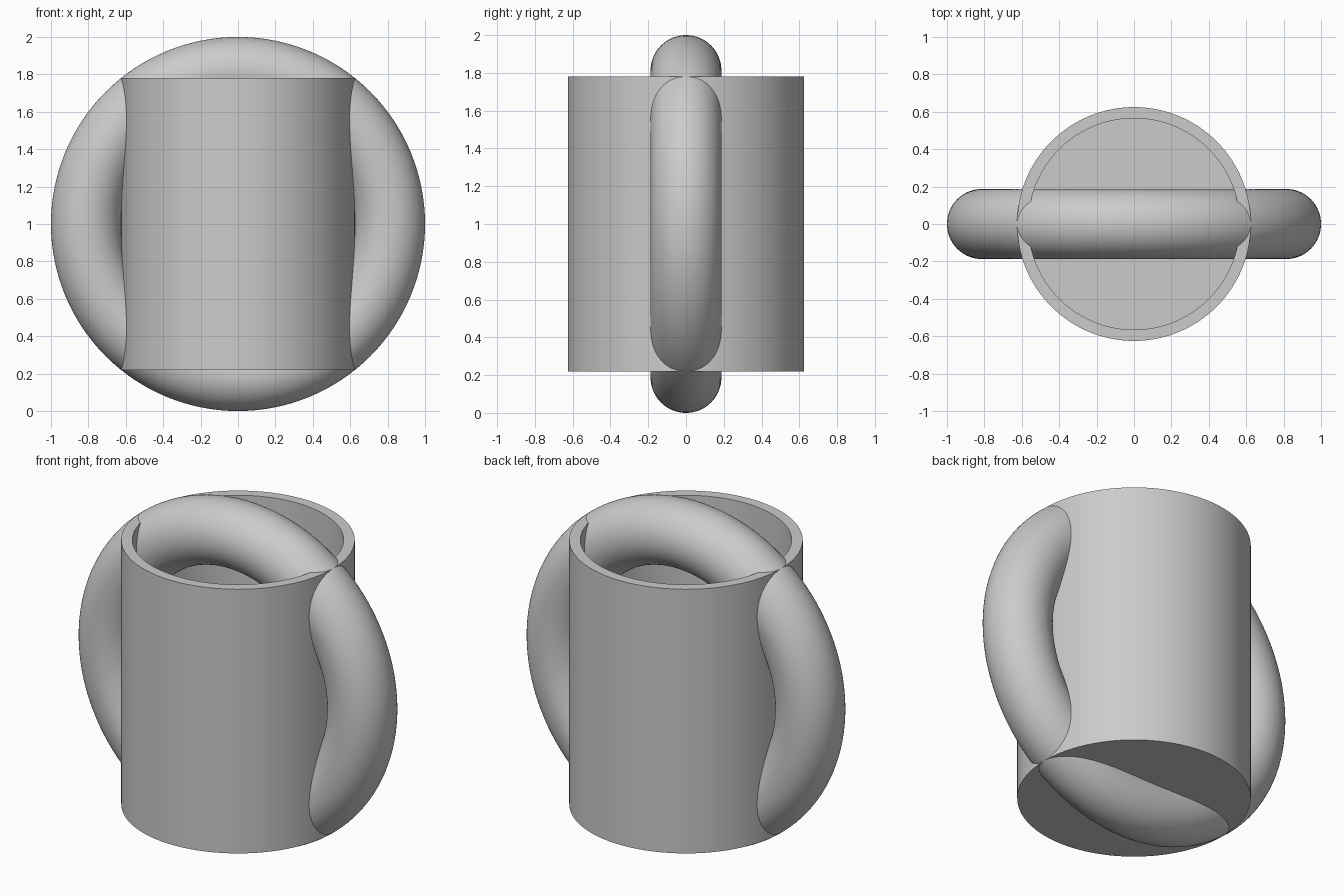
import bpy, math
import bmesh

default = bpy.data.objects.get("Cube")
if default:
    bpy.data.objects.remove(default, do_unlink=True)

MID_Z = 1.0
RING_MAJOR, RING_MINOR = 0.8125, 0.1875
CUP_RADIUS, CUP_HALF_HEIGHT, WALL = 0.625, 0.78, 0.06

# Single plain grey
grey = bpy.data.materials.new("plain_grey")
grey.use_nodes = True
colour = (0.6, 0.6, 0.6, 1)
grey.diffuse_color = colour
grey.node_tree.nodes["Principled BSDF"].inputs["Base Color"].default_value = colour


def finish(obj, name):
    obj.name = name
    obj.data.materials.append(grey)
    bpy.ops.object.select_all(action="DESELECT")
    obj.select_set(True)
    bpy.context.view_layer.objects.active = obj
    bpy.ops.object.shade_smooth_by_angle(angle=math.radians(30))


def lathe(profile, segments=128):
    """Spin a (radius, height) profile round z into a closed mesh."""
    bm = bmesh.new()
    verts = [bm.verts.new((r, 0, z)) for r, z in profile]
    edges = [bm.edges.new(pair) for pair in zip(verts, verts[1:])]
    bmesh.ops.spin(bm, geom=verts + edges, cent=(0, 0, 0), axis=(0, 0, 1),
                   angle=math.tau, steps=segments, use_merge=False)
    bmesh.ops.remove_doubles(bm, verts=bm.verts, dist=1e-5)
    bmesh.ops.recalc_face_normals(bm, faces=bm.faces)
    mesh = bpy.data.meshes.new("lathe")
    bm.to_mesh(mesh)
    bm.free()
    obj = bpy.data.objects.new("lathe", mesh)
    bpy.context.collection.objects.link(obj)
    return obj


# Open cup with a thin wall and floor
bottom, top = MID_Z - CUP_HALF_HEIGHT, MID_Z + CUP_HALF_HEIGHT
inner = CUP_RADIUS - WALL
cup = lathe([(0, bottom), (CUP_RADIUS, bottom), (CUP_RADIUS, top),
             (inner, top), (inner, bottom + WALL), (0, bottom + WALL)])
finish(cup, "cup_body")

# Upright ring passing through the cup, forming both handles
bpy.ops.mesh.primitive_torus_add(
    major_radius=RING_MAJOR, minor_radius=RING_MINOR,
    major_segments=128, minor_segments=64,
    location=(0, 0, MID_Z), rotation=(math.pi / 2, 0, 0))
finish(bpy.context.object, "handle_ring")
